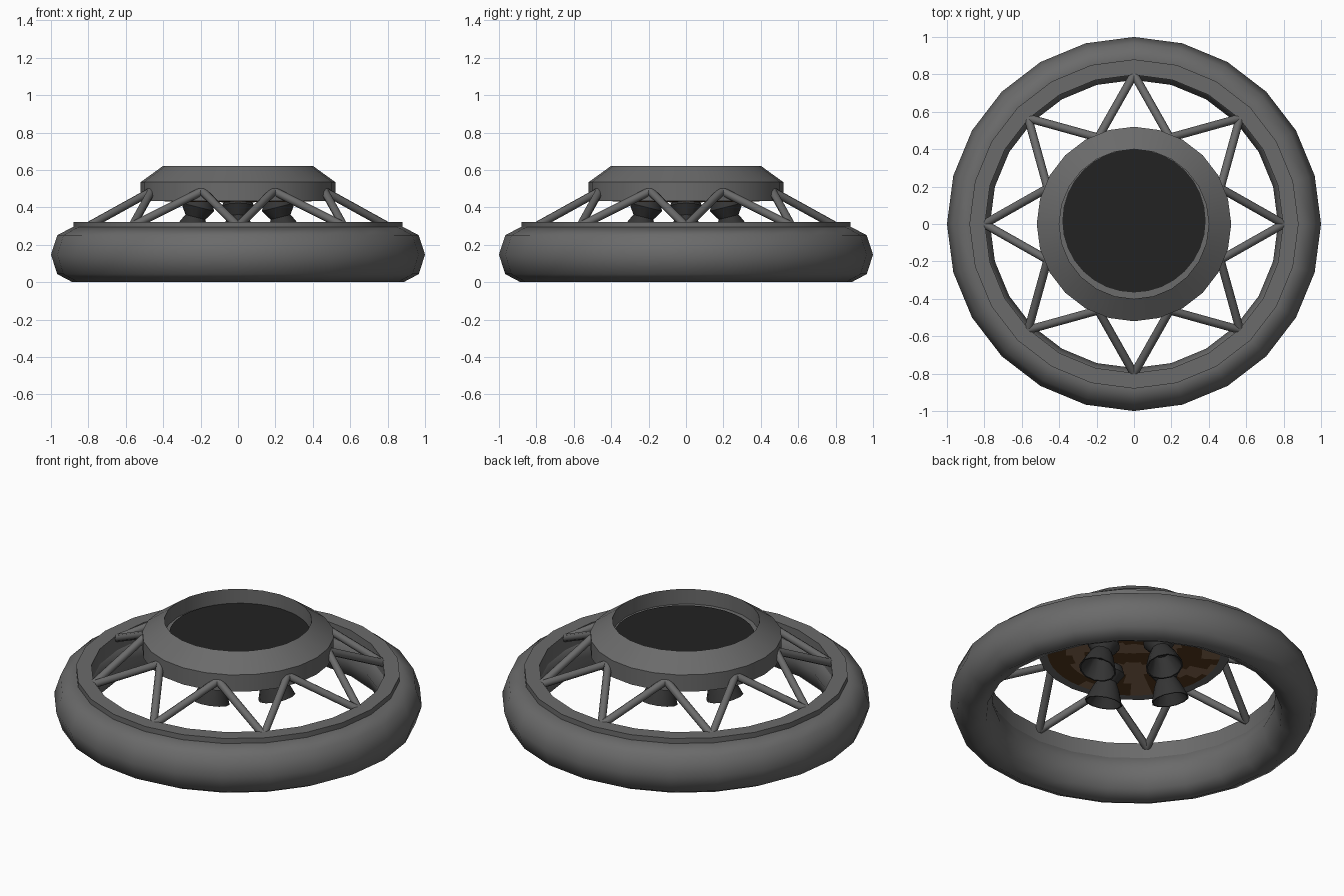
import bpy, bmesh, math
from mathutils import Vector, Matrix

if "Cube" in bpy.data.objects:
    bpy.data.objects.remove(bpy.data.objects["Cube"])


def mat(name, r, g, b):
    m = bpy.data.materials.new(name)
    m.diffuse_color = (r, g, b, 1)
    m.use_nodes = True
    m.node_tree.nodes["Principled BSDF"].inputs["Base Color"].default_value = m.diffuse_color
    return m


GREY = mat("mid grey", 0.145, 0.145, 0.145)
DARK = mat("dark grey", 0.035, 0.035, 0.035)
BLACK = mat("near black", 0.016, 0.016, 0.016)
BROWN = mat("dark brown", 0.09, 0.04, 0.012)
TAN = mat("dull tan", 0.24, 0.14, 0.08)


def finish(name, bm, mats, angle=35, normals=True):
    if normals:
        bmesh.ops.recalc_face_normals(bm, faces=bm.faces)
    me = bpy.data.meshes.new(name)
    bm.to_mesh(me)
    bm.free()
    for m in mats:
        me.materials.append(m)
    ob = bpy.data.objects.new(name, me)
    bpy.context.collection.objects.link(ob)
    bpy.ops.object.select_all(action='DESELECT')
    ob.select_set(True)
    bpy.context.view_layer.objects.active = ob
    bpy.ops.object.shade_smooth_by_angle(angle=math.radians(angle))
    return ob


def lathe(bm, prof, n, closed=False, mtx=Matrix()):
    """Revolve (radius, z) points about z into quads."""
    rings = []
    for r, z in prof:
        if r == 0:
            rings.append([bm.verts.new(mtx @ Vector((0, 0, z)))] * n)
        else:
            rings.append([bm.verts.new(mtx @ Vector((r * math.cos(2 * math.pi * i / n),
                          r * math.sin(2 * math.pi * i / n), z))) for i in range(n)])
    faces = []
    for k in range(len(prof) if closed else len(prof) - 1):
        a, b = rings[k], rings[(k + 1) % len(prof)]
        for i in range(n):
            j = (i + 1) % n
            vs = list(dict.fromkeys([a[i], a[j], b[j], b[i]]))
            faces.append(bm.faces.new(vs))
    return faces


# Outer ring: eight-sided oval tube
bm = bmesh.new()
tube = [(0.885 + 0.115 * math.cos(a), 0.147 + 0.147 * math.sin(a))
        for a in (math.pi / 4 * k for k in range(8))]
lathe(bm, tube, 24, True)
finish("outer_ring", bm, [GREY], 60)

# Flat collar sunk into the top of the ring
bm = bmesh.new()
lathe(bm, [(0.88, 0.2), (0.88, 0.322), (0.797, 0.322), (0.797, 0.2)], 24, True)
finish("ring_collar", bm, [GREY])

# Hub shell
bm = bmesh.new()
lathe(bm, [(0.4, 0.622), (0.52, 0.535), (0.52, 0.435), (0.47, 0.435),
           (0.47, 0.52), (0.4, 0.53)], 24, True)
finish("hub_shell", bm, [GREY])

# Hub floor with an off-centre black plate
bm = bmesh.new()
lathe(bm, [(0, 0.532), (0.42, 0.532), (0.42, 0.525), (0, 0.525)], 24)
finish("hub_floor", bm, [GREY])
bm = bmesh.new()
lathe(bm, [(0, 0.538), (0.383, 0.538), (0.383, 0.53), (0, 0.53)], 32, False,
      Matrix.Translation((0, 0.017, 0)))
finish("hub_black_plate", bm, [BLACK])

# Mottled underside plate
bm = bmesh.new()
faces = lathe(bm, [(0, 0.427)] + [(0.47 * k / 14, 0.427 + 0.008 * (k / 14) ** 2)
                                 for k in range(1, 15)] + [(0.47, 0.443), (0, 0.443)], 48)
for f in faces:
    x, y, _ = f.calc_center_median()
    v = math.sin(17 * x + 3 * math.sin(11 * y)) + math.sin(21 * y + 2 * math.sin(15 * x))
    f.material_index = 1 if v > 0.25 else 0
finish("underside_plate", bm, [BROWN, TAN])

# Struts: eight V pairs between collar and hub
bm = bmesh.new()
for k in range(8):
    a = math.pi / 4 * k
    p = Vector((0.8 * math.cos(a), 0.8 * math.sin(a), 0.30))
    for s in (-1, 1):
        b = a + s * math.radians(22.5)
        q = Vector((0.5 * math.cos(b), 0.5 * math.sin(b), 0.487))
        d = q - p
        m = Matrix.Translation(p) @ d.to_track_quat('Z', 'Y').to_matrix().to_4x4()
        L = d.length
        lathe(bm, [(0, -0.01), (0.022, 0), (0.022, L), (0, L + 0.01)], 8, False, m)
finish("struts", bm, [GREY], 50)

# Four tilted thruster nozzles
for k in range(4):
    bm = bmesh.new()
    m = (Matrix.Rotation(math.pi / 2 * k, 4, 'Z') @ Matrix.Translation((0.205, 0, 0.44))
         @ Matrix.Rotation(math.radians(-14), 4, 'Y'))
    lathe(bm, [(0, 0), (0.07, 0), (0.09, -0.04), (0.055, -0.095), (0.075, -0.135),
               (0.103, -0.215), (0.095, -0.215), (0.045, -0.11), (0, -0.11)], 12, False, m)
    finish("thruster_%d" % (k + 1), bm, [DARK])
